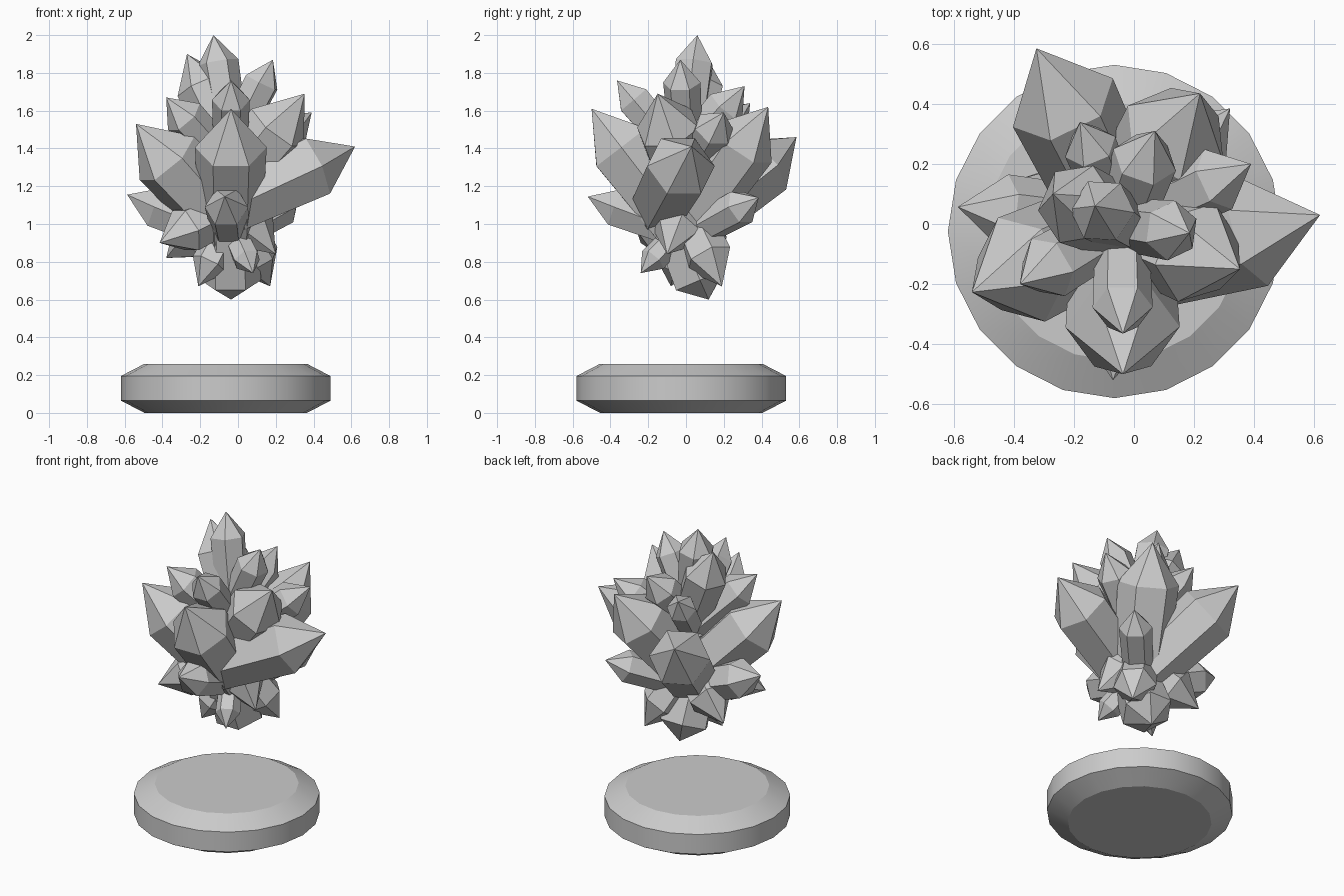
import bpy, bmesh, math
from mathutils import Vector

if "Cube" in bpy.data.objects:
    bpy.data.objects.remove(bpy.data.objects["Cube"])


def lathe(name, rings, sides, matrix=None):
    """Stack of (radius, height) rings; radius 0 closes to a point."""
    bm = bmesh.new()
    loops = []
    for r, z in rings:
        n = sides if r > 0 else 1
        loops.append([bm.verts.new((r * math.cos(2 * math.pi * i / sides),
                                    r * math.sin(2 * math.pi * i / sides), z)) for i in range(n)])
    for a, b in zip(loops, loops[1:]):
        for i in range(sides):
            j = (i + 1) % sides
            if len(b) == 1:
                bm.faces.new((a[i], a[j], b[0]))
            else:
                bm.faces.new((a[i], a[j], b[j], b[i]))
    bm.faces.new(loops[0][::-1])
    if len(loops[-1]) > 1:
        bm.faces.new(loops[-1])
    if matrix:
        bm.transform(matrix)
    me = bpy.data.meshes.new(name)
    bm.to_mesh(me)
    bm.free()
    ob = bpy.data.objects.new(name, me)
    bpy.context.collection.objects.link(ob)
    return ob


# Round bevelled pedestal, smooth around its rim
base = lathe("pedestal", [(.43, 0), (.555, .065), (.555, .195), (.43, .26)], 20)
base.location = (-.065, -.025, 0)
bpy.context.view_layer.objects.active = base
base.select_set(True)
bpy.ops.object.shade_smooth_by_angle(angle=math.radians(22))
base.select_set(False)


# Six-sided crystal from the cluster's central axis out to its tip
def crystal(name, x, y, z, r, root_z, root_y=0, cone=1.35):
    tip = Vector((x, y, z))
    root = Vector((-.04, root_y, root_z))
    d = tip - root
    L = d.length
    m = d.to_track_quat('Z', 'Y').to_matrix().to_4x4()
    m.translation = root
    shoulder = L - min(cone * r, .55 * L)
    lathe(name, [(r * .88, 0), (r, shoulder), (0, L)], 6, m)


upper = [(-.13, .06, 2.0, .11, 1.45), (-.27, .10, 1.9, .14, 1.4), (.185, -.03, 1.87, .10, 1.42),
         (-.037, -.365, 1.76, .10, 1.33), (-.38, -.2, 1.67, .11, 1.3), (.07, .31, 1.73, .11, 1.38),
         (-.18, .34, 1.64, .09, 1.3), (.39, .2, 1.59, .11, 1.25)]
large = [(.353, -.15, 1.69, .175, 1.2), (.62, .03, 1.41, .185, 1.1, -.14), (-.54, -.227, 1.53, .19, .98),
         (-.037, -.5, 1.61, .19, .96), (-.325, .585, 1.46, .185, .98), (.22, .435, 1.62, .185, 1.0)]
lower = [(-.587, .057, 1.155, .125, .93), (-.415, -.24, .90, .13, 1.08), (-.07, -.52, 1.145, .115, .95),
         (.2, -.1, .84, .135, 1.1), (-.037, .12, .60, .16, 1.05, -.07, .7), (.08, -.24, .74, .075, 1.0),
         (-.21, -.08, .67, .10, 1.0), (.17, .19, .67, .13, 1.08), (-.38, .15, .82, .14, 1.08),
         (.32, .385, 1.14, .10, .93)]
for group, items in (("upper_crystal", upper), ("large_crystal", large), ("lower_crystal", lower)):
    for i, c in enumerate(items):
        crystal(f"{group}_{i + 1}", *c)
